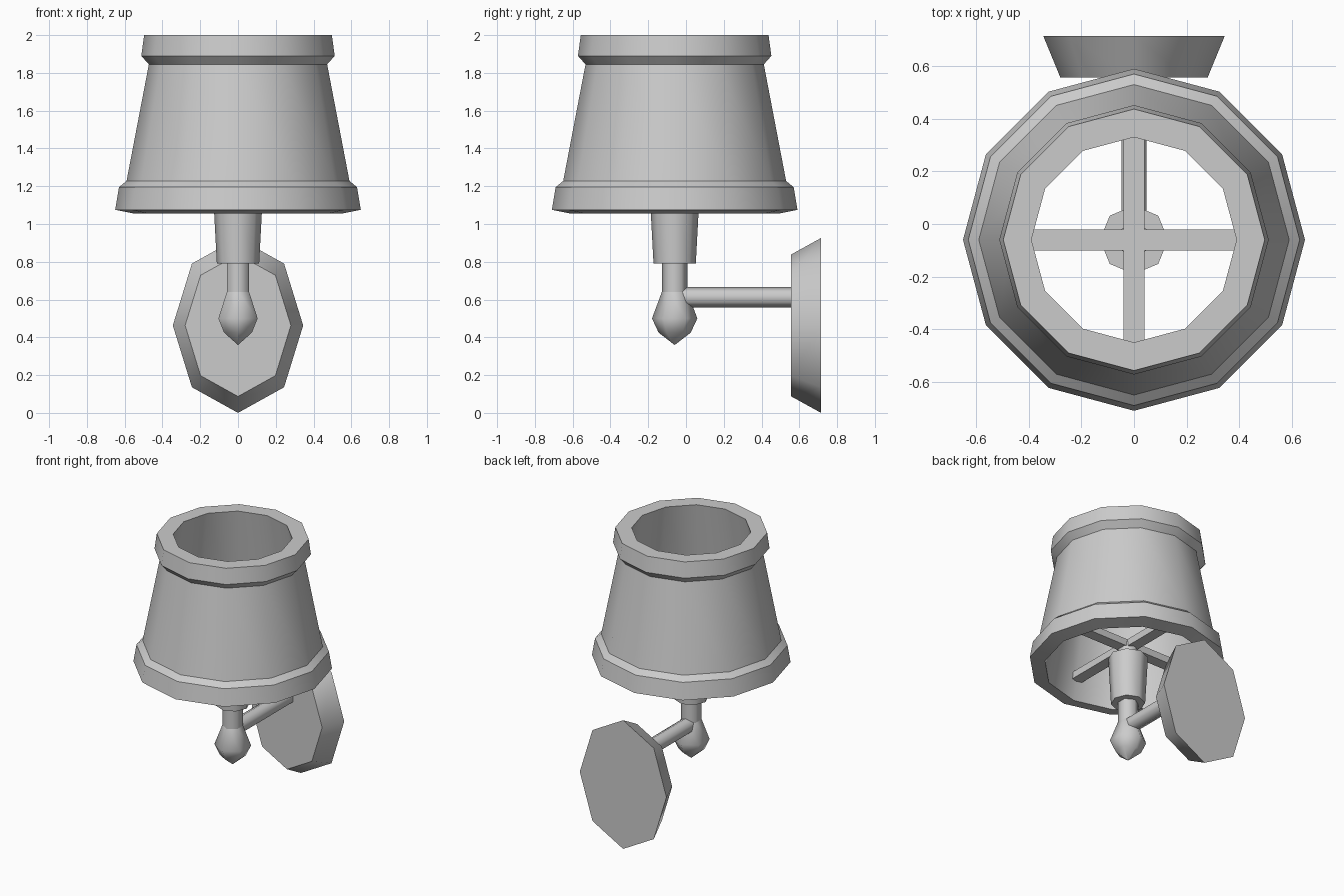
import bpy, bmesh
from math import sin, cos, pi
from mathutils import Matrix

if "Cube" in bpy.data.objects:
    bpy.data.objects.remove(bpy.data.objects["Cube"])

GREY = 0.6
grey = bpy.data.materials.new("plain grey")
grey.use_nodes = True
grey.diffuse_color = (GREY, GREY, GREY, 1)
grey.node_tree.nodes["Principled BSDF"].inputs["Base Color"].default_value = (GREY, GREY, GREY, 1)

AXIS_Y = -0.06  # upright axis of the lamp
UPRIGHT = Matrix.Translation((0, AXIS_Y, 0))
BACKWARD = Matrix.Rotation(-pi / 2, 4, "X")  # turns local z to +y


def finish(name, bm):
    bmesh.ops.recalc_face_normals(bm, faces=bm.faces)
    mesh = bpy.data.meshes.new(name)
    bm.to_mesh(mesh)
    bm.free()
    mesh.materials.append(grey)
    obj = bpy.data.objects.new(name, mesh)
    bpy.context.collection.objects.link(obj)
    return obj


def lathe(name, profile, sides, place, closed=False, sharp=True, stretch=1):
    """Turn (radius, height) points about z; vertices start on the y axis."""
    bm = bmesh.new()
    rings = []
    for r, z in profile:
        rings.append([bm.verts.new((r * sin(2 * pi * i / sides),
                                    r * stretch * cos(2 * pi * i / sides), z))
                      for i in range(sides)])
    pairs = list(zip(rings, rings[1:] + rings[:1] if closed else rings[1:]))
    for a, b in pairs:
        for i in range(sides):
            j = (i + 1) % sides
            bm.faces.new((a[i], a[j], b[j], b[i])).smooth = True
    caps = [] if closed else [bm.faces.new(rings[0]), bm.faces.new(rings[-1])]
    for e in bm.edges:
        level = abs(e.verts[0].co.z - e.verts[1].co.z) < 1e-5
        if (sharp and level) or any(f in caps for f in e.link_faces):
            e.smooth = False
    bmesh.ops.remove_doubles(bm, verts=bm.verts, dist=1e-4)
    bm.transform(place)
    return finish(name, bm)


def box(name, size, centre):
    bm = bmesh.new()
    bmesh.ops.create_cube(bm, size=1)
    bmesh.ops.scale(bm, vec=size, verts=bm.verts)
    bmesh.ops.translate(bm, vec=centre, verts=bm.verts)
    return finish(name, bm)


# Hollow shade with a flared band at each end
lathe("lamp_shade",
      [(0.65, 1.075), (0.63, 1.195), (0.59, 1.228), (0.472, 1.845),
       (0.512, 1.89), (0.497, 2.0), (0.39, 2.0), (0.55, 1.055)],
      12, UPRIGHT, closed=True)

# Crossed bars carrying the shade
box("shade_bar_across", (1.06, 0.08, 0.05), (0, AXIS_Y, 1.215))
box("shade_bar_deep", (0.08, 1.06, 0.05), (0, AXIS_Y, 1.215))

# Socket cup, stem and pointed finial
lathe("socket_cup", [(0.112, 0.79), (0.13, 1.13)], 8, UPRIGHT)
lathe("stem", [(0.068, 0.64), (0.068, 1.22)], 6, UPRIGHT)
lathe("finial",
      [(0.001, 0.36), (0.085, 0.425), (0.12, 0.5), (0.068, 0.64)],
      6, UPRIGHT, sharp=False)

# Arm running back to the wall plate
lathe("wall_arm", [(0.055, AXIS_Y), (0.055, 0.58)], 6,
      Matrix.Translation((0, 0, 0.612)) @ BACKWARD)

# Tall eight-sided wall plate with bevelled sides
lathe("wall_plate", [(0.28, 0.557), (0.345, 0.715)], 8,
      Matrix.Translation((0, 0, 0.463)) @ BACKWARD, stretch=1.342)
